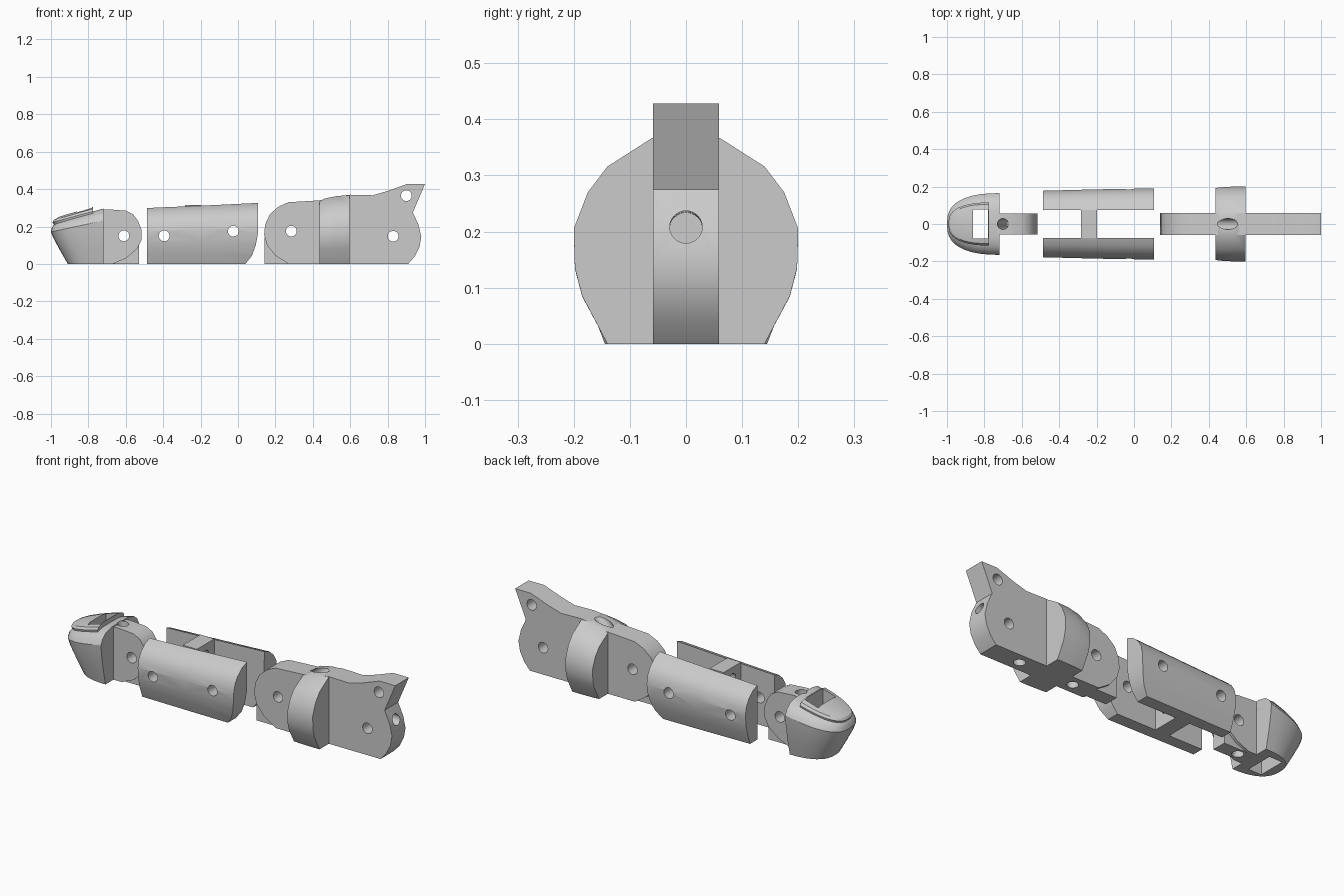
import bpy, bmesh, math
from mathutils import Vector

if "Cube" in bpy.data.objects:
    bpy.data.objects.remove(bpy.data.objects["Cube"])

GREY = (0.6, 0.6, 0.6, 1)
mat = bpy.data.materials.new("plain grey")
mat.use_nodes = True
mat.diffuse_color = GREY
mat.node_tree.nodes["Principled BSDF"].inputs["Base Color"].default_value = GREY


def loft(name, rings):
    """Closed solid through rings of equal point count."""
    bm = bmesh.new()
    loops = [[bm.verts.new(p) for p in ring] for ring in rings]
    for a, b in zip(loops, loops[1:]):
        for i in range(len(a)):
            j = (i + 1) % len(a)
            bm.faces.new((a[i], a[j], b[j], b[i]))
    bm.faces.new(loops[0])
    bm.faces.new(loops[-1])
    bmesh.ops.recalc_face_normals(bm, faces=bm.faces)
    mesh = bpy.data.meshes.new(name)
    bm.to_mesh(mesh)
    bm.free()
    mesh.materials.append(mat)
    ob = bpy.data.objects.new(name, mesh)
    bpy.context.collection.objects.link(ob)
    return ob


def slab(name, profile, y0, y1):
    """Side profile (x, z) extruded along y."""
    return loft(name, [[(x, y, z) for x, z in profile] for y in (y0, y1)])


def block(name, x0, x1, half_y, z0, z1):
    return slab(name, [(x0, z0), (x1, z0), (x1, z1), (x0, z1)], -half_y, half_y)


def rod(start, end, radius=0.029, sides=24):
    """Round cutter between two points."""
    a, b = Vector(start), Vector(end)
    turn = (b - a).to_track_quat('Z', 'Y')
    circle = [Vector((math.cos(t), math.sin(t), 0)) * radius
              for t in (math.tau * i / sides for i in range(sides))]
    return loft("cutter", [[c + turn @ p for p in circle] for c in (a, b)])


def pin_hole(x, z):
    return rod((x, -0.5, z), (x, 0.5, z))


def combine(ob, tools, operation='DIFFERENCE'):
    bpy.context.view_layer.objects.active = ob
    for tool in tools:
        tool.hide_render = True
        mod = ob.modifiers.new("cut", 'BOOLEAN')
        mod.operation, mod.solver, mod.object = operation, 'EXACT', tool
        bpy.ops.object.modifier_apply(modifier=mod.name)
        bpy.data.objects.remove(tool)


def smooth(ob, degrees=32):
    bpy.ops.object.select_all(action='DESELECT')
    ob.select_set(True)
    bpy.context.view_layer.objects.active = ob
    bpy.ops.object.shade_smooth_by_angle(angle=math.radians(degrees))


# Fingertip: rounded plan outlines stacked upward, top sloping to the nose
def plan(nose, width, level, back=-0.72, steps=20):
    ring = []
    for i in range(steps + 1):
        t = math.pi * i / steps
        x = back - (back - nose) * math.sin(t) ** 0.85
        y = width * math.copysign(abs(math.cos(t)) ** 0.75, math.cos(t))
        ring.append((x, y, level * (0.22 + (x + 1) * 0.27)))
    return ring


tip = loft("fingertip", [plan(*s) for s in (
    (-0.91, 0.125, 0), (-0.95, 0.145, 0.3), (-0.985, 0.16, 0.6), (-1, 0.165, 0.78),
    (-0.995, 0.15, 0.88), (-0.98, 0.12, 0.96), (-0.94, 0.07, 1))])
nail = loft("fingernail", [plan(*s, back=-0.775) for s in (
    (-0.98, 0.11, 0.9), (-0.992, 0.115, 1.0), (-0.985, 0.105, 1.05), (-0.95, 0.06, 1.09))])
for part in (tip, nail):
    combine(part, [block("cutter", -0.86, -0.78, 0.078, -0.1, 0.5)])

# Fingertip hinge tongue with a narrower stop below
tip_tongue = slab("fingertip_tongue", [
    (-0.76, 0), (-0.67, 0), (-0.6, 0.03), (-0.54, 0.08), (-0.515, 0.13), (-0.515, 0.18),
    (-0.535, 0.23), (-0.56, 0.265), (-0.6, 0.285), (-0.7, 0.292), (-0.76, 0.285)], -0.055, 0.055)
tip_stop = block("fingertip_stop", -0.7, -0.53, 0.04, 0, 0.12)
for part in (tip, tip_tongue, tip_stop):
    combine(part, [pin_hole(-0.61, 0.15), rod((-0.71, 0, 0.34), (-0.64, 0, -0.04))])

# Middle segment: mirrored curved cheeks joined by a web
CHEEK = [(0.075, 0), (0.14, 0), (0.163, 0.06), (0.178, 0.12), (0.182, 0.18),
         (0.172, 0.225), (0.15, 0.26), (0.115, 0.29), (0.075, 0.305)]
middle = []
for side, label in ((1, "left"), (-1, "right")):
    cheek = loft(label + "_cheek", [
        [(x, side * (0.075 + (y - 0.075) * wide), z * tall) for y, z in CHEEK]
        for x, wide, tall in ((-0.487, 0.96, 0.98), (-0.2, 1.03, 1.02), (0.11, 1.08, 1.07))])
    outline = slab("cutter", [(-0.6, -0.1), (0.02, -0.1), (0.04, 0), (0.075, 0.045),
                              (0.095, 0.1), (0.106, 0.16), (0.109, 0.4), (-0.6, 0.4)], -0.4, 0.4)
    combine(cheek, [outline], 'INTERSECT')
    combine(cheek, [pin_hole(-0.395, 0.15), pin_hole(-0.025, 0.175)])
    middle.append(cheek)
web = block("middle_web", -0.283, -0.197, 0.076, 0, 0.315)
combine(web, [rod((-0.4, 0, z), (-0.1, 0, z)) for z in (0.09, 0.25)])

# Base segment: long central plate with a horn
base = slab("base_plate", [
    (0.27, 0), (0.91, 0), (0.945, 0.04), (0.97, 0.09), (0.98, 0.145), (0.965, 0.21),
    (0.935, 0.275), (1, 0.428), (0.905, 0.428), (0.8, 0.39), (0.72, 0.367), (0.6, 0.37),
    (0.52, 0.36), (0.44, 0.34), (0.27, 0.33), (0.215, 0.305), (0.17, 0.265), (0.145, 0.21),
    (0.14, 0.155), (0.155, 0.1), (0.2, 0.045)], -0.059, 0.059)
base_stop = block("base_stop", 0.142, 0.4, 0.04, 0, 0.14)

# Base collar: faceted round section with a flat underside
HALF = [(0.14, 0), (0.185, 0.085), (0.198, 0.135), (0.2, 0.205),
        (0.175, 0.27), (0.14, 0.316), (0.06, 0.367)]
SECTION = HALF + [(-y, z) for y, z in reversed(HALF)]
collar = loft("base_collar", [[(x, y * wide, z * tall) for y, z in SECTION]
                              for x, wide, tall in ((0.435, 0.96, 0.91), (0.46, 0.98, 0.95),
                                                    (0.53, 1, 0.99), (0.595, 1, 1))])
for part in (base, base_stop, collar):
    combine(part, [pin_hole(0.285, 0.175), pin_hole(0.83, 0.148), pin_hole(0.9, 0.365),
                   rod((1.1, 0, 0.21), (0.72, 0, 0.205)), rod((0.78, 0, 0.23), (0.7, 0, -0.05)),
                   rod((0.58, 0, 0.43), (0.36, 0, 0.22)), rod((0.4, 0, 0.25), (0.38, 0, -0.05))])

for part in [tip, nail, tip_tongue, tip_stop, web, base, base_stop, collar] + middle:
    smooth(part)
